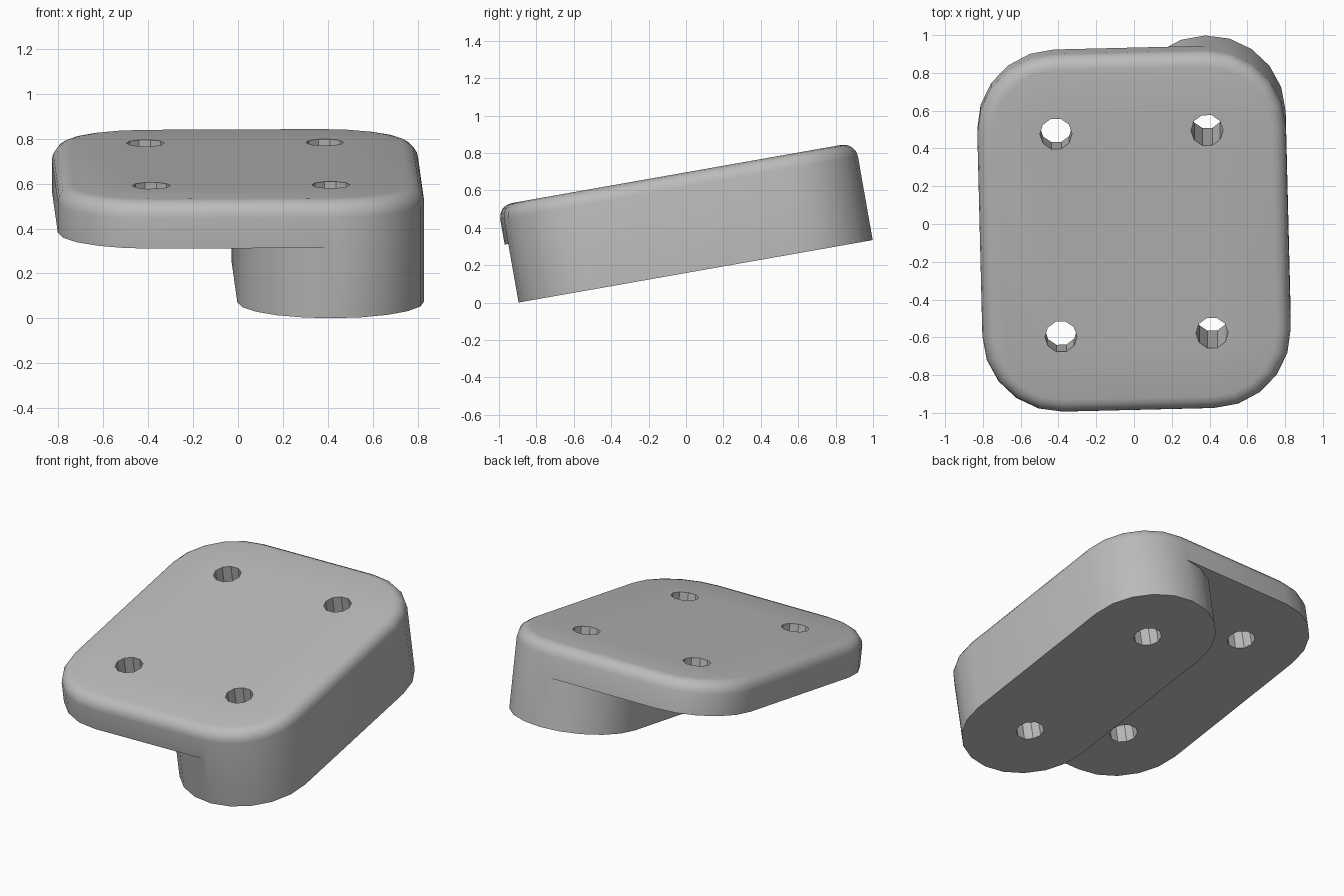
import bpy, bmesh
from math import radians, cos, sin, pi
from mathutils import Matrix

cube = bpy.data.objects.get("Cube")
if cube:
    bpy.data.objects.remove(cube, do_unlink=True)

HX, HY, R = 0.4, 0.545, 0.4165      # corner centres and corner radius
HEIGHT, PLATE, FILLET = 0.53, 0.212, 0.075
SEG = 5                             # segments per quarter turn

grey = bpy.data.materials.new("Light grey")
grey.use_nodes = True
COLOUR = (0.5, 0.5, 0.5, 1)
grey.diffuse_color = COLOUR
grey.node_tree.nodes["Principled BSDF"].inputs["Base Color"].default_value = COLOUR


def arc(cx, cy, start):
    """Quarter turn around a corner centre."""
    angles = [start + pi / 2 * i / SEG for i in range(SEG + 1)]
    return [(cx + R * cos(a), cy + R * sin(a)) for a in angles]


def prism(name, outline, z0, z1, fillet=0):
    """Extrude an outline upward, optionally rounding the top rim."""
    bm = bmesh.new()
    base = bm.faces.new([bm.verts.new((x, y, z0)) for x, y in outline])
    top = bmesh.ops.extrude_face_region(bm, geom=[base], use_keep_orig=True)["geom"]
    for v in [g for g in top if isinstance(g, bmesh.types.BMVert)]:
        v.co.z = z1
    bmesh.ops.recalc_face_normals(bm, faces=bm.faces)
    if fillet:
        rim = [e for e in bm.edges if all(v.co.z == e.verts[0].co.z for v in e.verts)
               and e.verts[0].co.z > z0 + 0.01]
        bmesh.ops.bevel(bm, geom=rim, offset=fillet, segments=4, profile=0.5,
                        affect='EDGES')
    mesh = bpy.data.meshes.new(name)
    bm.to_mesh(mesh)
    bm.free()
    obj = bpy.data.objects.new(name, mesh)
    bpy.context.collection.objects.link(obj)
    return obj


def cut(target, cutter):
    mod = target.modifiers.new("Cut", 'BOOLEAN')
    mod.operation, mod.solver, mod.object = 'DIFFERENCE', 'EXACT', cutter
    bpy.context.view_layer.objects.active = target
    bpy.ops.object.modifier_apply(modifier=mod.name)
    bpy.data.objects.remove(cutter, do_unlink=True)


# Full-height rounded block with a filleted top
outline = (arc(HX, HY, 0) + arc(-HX, HY, pi / 2)
           + arc(-HX, -HY, pi) + arc(HX, -HY, 1.5 * pi))
body = prism("mounting_wedge", outline, 0, HEIGHT, FILLET)
body.data.materials.append(grey)

# Undercut leaving the thin plate on one side and the rounded foot on the other
undercut = (arc(HX, HY, pi / 2) + arc(HX, -HY, pi)
            + [(HX, -1.5), (-1.5, -1.5), (-1.5, 1.5), (HX, 1.5)])
cut(body, prism("undercut_cutter", undercut, -0.5, HEIGHT - PLATE))

# Four through holes at the corner centres
for sx in (-1, 1):
    for sy in (-1, 1):
        ring = [(sx * HX + 0.085 * cos(2 * pi * i / 10),
                 sy * HY + 0.085 * sin(2 * pi * i / 10)) for i in range(10)]
        cut(body, prism("hole_cutter", ring, -0.5, 1))

# Slight turn in the plane, then tilt the whole block up toward the back
body.data.transform(Matrix.Translation((0, 0.042, 0.166))
                    @ Matrix.Rotation(radians(10), 4, 'X')
                    @ Matrix.Rotation(radians(1.4), 4, 'Z'))

for o in bpy.context.selected_objects:
    o.select_set(False)
body.select_set(True)
bpy.context.view_layer.objects.active = body
bpy.ops.object.shade_smooth_by_angle(angle=radians(30))
